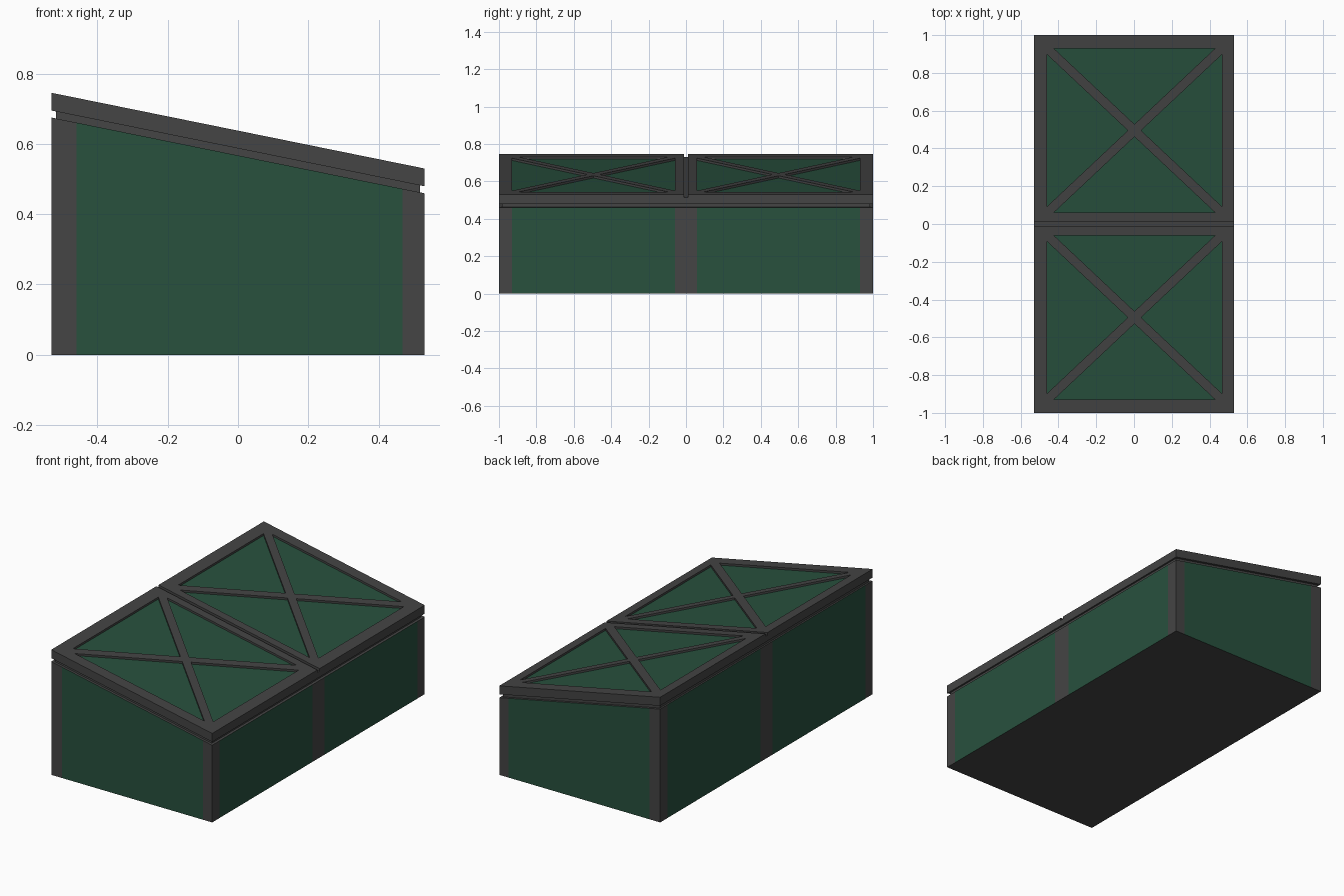
import bpy, bmesh
from mathutils import Vector

if "Cube" in bpy.data.objects:
    bpy.data.objects.remove(bpy.data.objects["Cube"])

SLOPE = 0.203          # fall of the roof per unit of x
HX = 0.53              # half width


def material(name, rgb):
    m = bpy.data.materials.new(name)
    m.diffuse_color = (*rgb, 1)
    m.use_nodes = True
    m.node_tree.nodes["Principled BSDF"].inputs["Base Color"].default_value = m.diffuse_color
    return m


GREY = material("dark_grey", (0.058, 0.058, 0.058))
GREEN = material("dark_green", (0.021, 0.082, 0.048))


def box(x0, x1, y0, y1, z0, z1):
    bm = bmesh.new()
    bmesh.ops.create_cube(bm, size=1)
    for v in bm.verts:
        v.co = Vector((x0 if v.co.x < 0 else x1,
                       y0 if v.co.y < 0 else y1,
                       z0 if v.co.z < 0 else z1))
    return bm


def cut(bm, point, normal):
    bmesh.ops.bisect_plane(bm, geom=bm.verts[:] + bm.edges[:] + bm.faces[:],
                           dist=1e-5, plane_co=point, plane_no=normal)


def finish(bm, name):
    # tilt everything above the ground to the roof slope
    for v in bm.verts:
        if v.co.z > 0.001:
            v.co.z -= SLOPE * v.co.x
    bmesh.ops.recalc_face_normals(bm, faces=bm.faces[:])
    mesh = bpy.data.meshes.new(name)
    bm.to_mesh(mesh)
    bm.free()
    mesh.materials.append(GREY)
    mesh.materials.append(GREEN)
    ob = bpy.data.objects.new(name, mesh)
    bpy.context.collection.objects.link(ob)
    return ob


# Body: flush green panels between grey posts
bm = box(-HX, HX, -1, 1, 0, 0.567)
for x in (-0.46, 0.468):
    cut(bm, (x, 0, 0), (1, 0, 0))
for y in (-0.93, -0.058, 0.058, 0.93):
    cut(bm, (0, y, 0), (0, 1, 0))
bm.normal_update()
for f in bm.faces:
    c = f.calc_center_median()
    if abs(f.normal.y) > 0.9 and -0.46 < c.x < 0.468:
        f.material_index = 1
    if abs(f.normal.x) > 0.9 and 0.058 < abs(c.y) < 0.93:
        f.material_index = 1
finish(bm, "bin_body")

# Recessed lip between body and lids
finish(box(-0.517, 0.517, -0.985, 0.985, 0.56, 0.59), "lip")

# Low strip joining the two lids
finish(box(-HX, HX, -0.01, 0.01, 0.587, 0.622), "lid_joint")


# Lid: raised frame and cross brace around four sunken green panels
def lid(name, side):
    px0, px1, py0, py1 = -0.46, 0.465, 0.06, 0.93
    bm = box(-HX, HX, 0.01, 1, 0.587, 0.6375)
    centre = Vector(((px0 + px1) / 2, (py0 + py1) / 2, 0))
    normals = [Vector((-(py1 - py0), s * (px1 - px0), 0)).normalized() for s in (1, -1)]
    for x in (px0, px1):
        cut(bm, (x, 0, 0), (1, 0, 0))
    for y in (py0, py1):
        cut(bm, (0, y, 0), (0, 1, 0))
    for n in normals:
        for d in (-0.024, 0.024):
            cut(bm, centre + n * d, n)
    bm.normal_update()
    panels = []
    for f in bm.faces:
        c = f.calc_center_median()
        flat = Vector((c.x, c.y, 0)) - centre
        if (f.normal.z > 0.9 and px0 < c.x < px1 and py0 < c.y < py1
                and all(abs(flat.dot(n)) > 0.024 for n in normals)):
            panels.append(f)
    sunk = bmesh.ops.extrude_face_region(bm, geom=panels)["geom"]
    bmesh.ops.delete(bm, geom=[f for f in panels if f.is_valid], context='FACES_ONLY')
    for g in sunk:
        if isinstance(g, bmesh.types.BMVert):
            g.co.z -= 0.012
        elif isinstance(g, bmesh.types.BMFace):
            g.material_index = 1
    for v in bm.verts:
        v.co.y *= side
    finish(bm, name)


lid("lid_back", 1)
lid("lid_front", -1)
